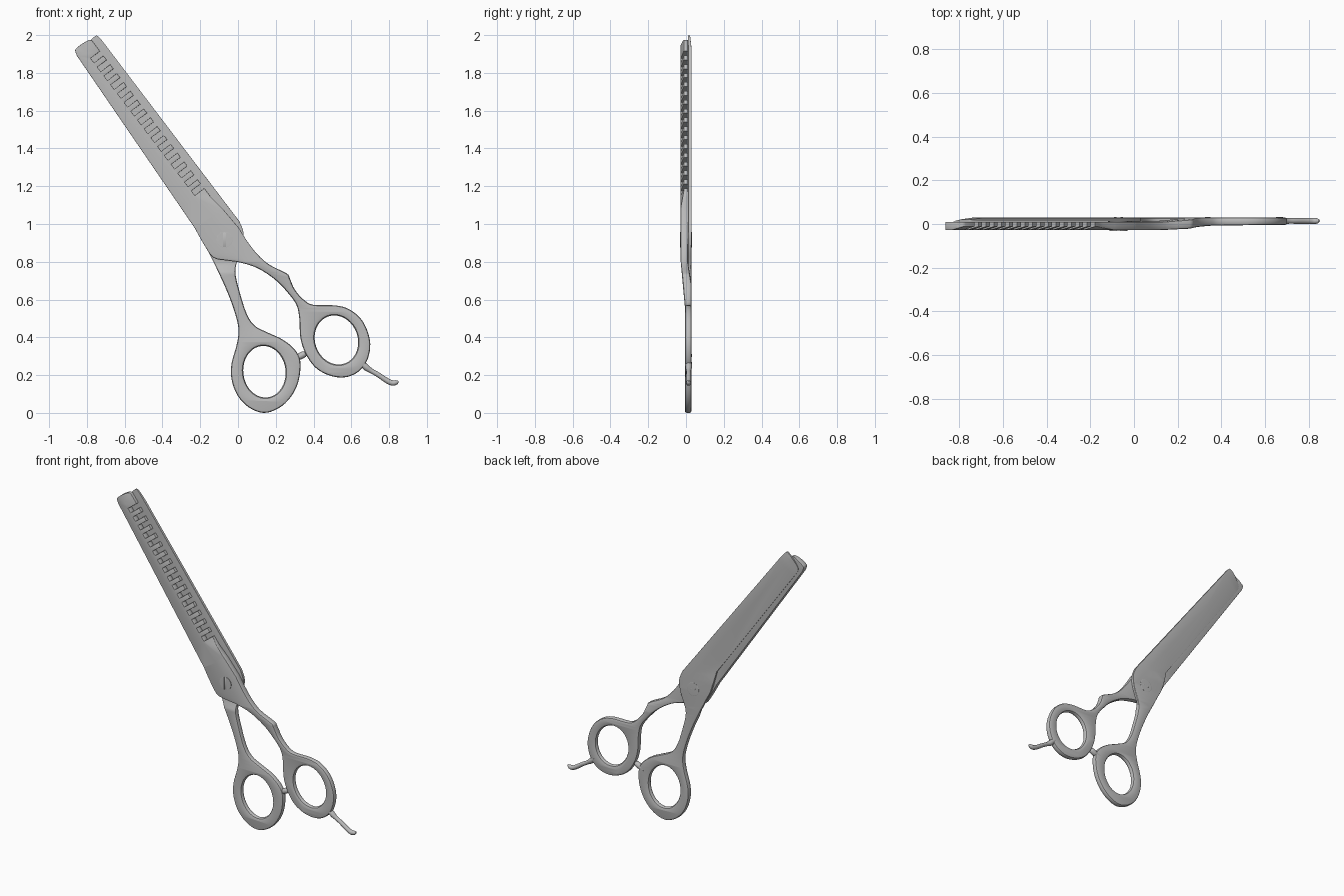
import bpy, bmesh, math
from mathutils import Vector
from mathutils.geometry import tessellate_polygon

if "Cube" in bpy.data.objects:
    bpy.data.objects.remove(bpy.data.objects["Cube"])

steel = bpy.data.materials.new("brushed_steel")
steel.diffuse_color = (0.5, 0.5, 0.5, 1)
steel.use_nodes = True
steel.node_tree.nodes["Principled BSDF"].inputs["Base Color"].default_value = steel.diffuse_color

# Blade frame: c runs across the blade, s runs along it
N, D = Vector((0.796, 0.605)), Vector((-0.605, 0.796))


def P(c, s):
    return tuple(N * c + D * s)


def ramp(v, a, b):
    return min(1, max(0, (v - a) / (b - a)))


def mix(a, b, t):
    return a + (b - a) * t


def spline(pts, closed=False, steps=4):
    p = [Vector(q) for q in pts]
    p = [p[-1]] + p + p[:2] if closed else [p[0]] + p + [p[-1]]
    out = []
    for i in range(1, len(p) - 2):
        a, b, c, d = p[i - 1:i + 3]
        for k in range(steps):
            t = k / steps
            out.append(0.5 * (2 * b + (c - a) * t + (2 * a - 5 * b + 4 * c - d) * t * t
                              + (3 * b - a - 3 * c + d) * t ** 3))
    return out if closed else out + [p[-2]]


def ellipse(cx, cz, a, b, tilt, n=40):
    ct, st = math.cos(tilt), math.sin(tilt)
    out = []
    for i in range(n):
        u, v = a * math.cos(math.tau * i / n), b * math.sin(math.tau * i / n)
        out.append((cx + u * ct - v * st, cz + u * st + v * ct))
    return out


def finish(ob):
    ob.data.materials.clear()
    ob.data.materials.append(steel)
    bpy.ops.object.select_all(action='DESELECT')
    ob.select_set(True)
    bpy.context.view_layer.objects.active = ob
    bpy.ops.object.shade_smooth_by_angle(angle=math.radians(32))


def from_bm(name, bm):
    me = bpy.data.meshes.new(name)
    bm.to_mesh(me)
    bm.free()
    ob = bpy.data.objects.new(name, me)
    bpy.context.collection.objects.link(ob)
    finish(ob)
    return ob


def plate(name, outer, holes, yfun, width, cuts=()):
    """Plate with rounded rims; yfun(x, z) gives front and back depth."""
    bm = bmesh.new()
    caps = {0: [], 1: []}
    flat = {0: [], 1: []}
    for li, loop in enumerate([outer] + holes):
        pts = [Vector(p) for p in loop]
        n = len(pts)
        area = sum(pts[i - 1].cross(pts[i]) for i in range(n))
        if (area > 0) != (li == 0):
            pts.reverse()
        rows = [[] for _ in range(6)]
        for i, p in enumerate(pts):
            e1 = (p - pts[i - 1]).normalized()
            e2 = (pts[(i + 1) % n] - p).normalized()
            n1, n2 = Vector((-e1.y, e1.x)), Vector((-e2.y, e2.x))
            m = (n1 + n2).normalized()
            m /= max(0.5, m.dot(n1))
            w = 0.018 if li else width(p.y)
            drop = min(0.4, w * 22)
            for r, (ins, t) in enumerate([(1, 0), (.3, .3), (0, 1), (0, 1), (.3, .3), (1, 0)]):
                q = p + m * w * ins
                y = drop * t if r < 3 else 1 - drop * t
                rows[r].append(bm.verts.new((q.x, y, q.y)))
        for r in range(5):
            for i in range(n):
                j = (i + 1) % n
                bm.faces.new((rows[r][i], rows[r][j], rows[r + 1][j], rows[r + 1][i]))
        for side, row in ((0, rows[0]), (1, rows[5])):
            caps[side].append([v.co.copy() for v in row])
            flat[side] += row
    for side in (0, 1):
        for tri in tessellate_polygon(caps[side]):
            try:
                bm.faces.new([flat[side][k] for k in tri])
            except ValueError:
                pass
    # Extra edges where the thickness changes
    for co, no in cuts:
        bmesh.ops.bisect_plane(bm, geom=bm.verts[:] + bm.edges[:] + bm.faces[:],
                               plane_co=co, plane_no=no, dist=1e-5)
    for v in bm.verts:
        f, b = yfun(v.co.x, v.co.z)
        v.co.y = mix(f, b, v.co.y)
    bmesh.ops.recalc_face_normals(bm, faces=bm.faces[:])
    return from_bm(name, bm)


def c_cut(c):
    q = N * c
    return ((q.x, 0, q.y), (N.x, 0, N.y))


def s_cut(s):
    q = D * s
    return ((q.x, 0, q.y), (D.x, 0, D.y))


def z_cut(z):
    return ((0, 0, z), (0, 0, 1))


def rim(z):
    return mix(0.012, 0.0025, ramp(z, 0.72, 0.9))


# Front half: toothed blade, shank and right finger ring
handle = spline([(-0.23, 0.98), (-0.177, 0.886), (-0.13, 0.822), (-0.055, 0.806), (0.01, 0.796),
                 (0.10, 0.768), (0.193, 0.708), (0.262, 0.638), (0.31, 0.57), (0.325, 0.495),
                 (0.33, 0.40), (0.357, 0.315), (0.41, 0.24), (0.484, 0.198), (0.563, 0.188),
                 (0.632, 0.214), (0.68, 0.27), (0.70, 0.347), (0.69, 0.42), (0.653, 0.495),
                 (0.59, 0.548), (0.516, 0.569), (0.40, 0.572), (0.347, 0.60), (0.30, 0.654),
                 (0.275, 0.71), (0.258, 0.738), (0.167, 0.784), (0.103, 0.839), (0.05, 0.907),
                 (0.004, 0.98)])
teeth = [P(0.59, 0.90), P(0.577, 1.0)]
for i in range(16):
    s = 1.055 + i * 0.0588
    teeth += [P(0.577, s), P(0.515, s), P(0.515, s + 0.03), P(0.577, s + 0.03)]
tip = spline([P(0.577, 2.035), P(0.568, 2.048), P(0.54, 2.054), P(0.50, 2.056),
              P(0.475, 2.05), P(0.465, 2.02)])


def front_depth(x, z):
    c, s = N.dot(Vector((x, z))), D.dot(Vector((x, z)))
    f = mix(-0.005, -0.028, ramp(z, 0.55, 0.8))
    f += 0.016 * ramp(c, 0.515, 0.577) * ramp(s, 0.92, 1.04)
    return f, mix(0.03, 0.01, ramp(z, 0.68, 0.8))


plate("toothed_blade_and_handle", handle + teeth + tip,
      [ellipse(0.521, 0.386, 0.113, 0.132, 0.35)], front_depth, rim,
      [c_cut(0.515), s_cut(0.92), s_cut(1.04)] + [z_cut(z) for z in (0.55, 0.62, 0.68, 0.74, 0.8)])

# Back half: plain blade, shank and left thumb ring
back_handle = spline([(0.008, 1.013), (0.03, 0.95), (0.02, 0.87), (-0.008, 0.79), (-0.013, 0.733),
                      (0.008, 0.643), (0.045, 0.527), (0.087, 0.463), (0.156, 0.426),
                      (0.235, 0.389), (0.30, 0.336), (0.33, 0.272), (0.32, 0.167),
                      (0.278, 0.082), (0.214, 0.024), (0.135, 0.0), (0.056, 0.03),
                      (-0.003, 0.093), (-0.034, 0.177), (-0.034, 0.262), (-0.008, 0.357),
                      (0.003, 0.442), (-0.019, 0.537), (-0.056, 0.638), (-0.103, 0.743),
                      (-0.165, 0.87), (-0.20, 0.94), P(0.46, 1.0)])
back_tip = spline([P(0.485, 1.99), P(0.50, 2.02), P(0.56, 2.04), P(0.60, 2.046),
                   P(0.615, 2.04), P(0.62, 2.01)])


def back_depth(x, z):
    c, s = N.dot(Vector((x, z))), D.dot(Vector((x, z)))
    b = 0.029 - 0.014 * ramp(c, 0.56, 0.48) * ramp(s, 0.92, 1.1) if c < 0.56 else 0.029
    b -= 0.008 * ramp(s, 1.96, 2.05)
    return mix(-0.006, 0.011, ramp(z, 0.74, 0.79)), b


plate("plain_blade_and_handle", back_handle + back_tip,
      [ellipse(0.14, 0.218, 0.112, 0.137, 0.12)], back_depth, rim,
      [c_cut(0.56), s_cut(0.92), s_cut(1.1), s_cut(1.96), z_cut(0.74), z_cut(0.79)])


# Pivot screw: slotted head in front, flat nut with two pins at the back
def disc(name, x, z, r, y0, y1):
    return plate(name, ellipse(x, z, r, r, 0, 32), [], lambda *_: (y0, y1), lambda _: 0.003)


SX, SZ = -0.071, 0.917
disc("screw_core", SX, SZ, 0.041, -0.0288, 0.0295)
for side, label in ((1, "right"), (-1, "left")):
    half = []
    for k in range(17):
        a = math.radians(mix(-80, 80, k / 16))
        half.append((SX + side * 0.042 * math.cos(a), SZ + 0.042 * math.sin(a)))
    plate("screw_head_" + label, half, [], lambda *_: (-0.0315, -0.027), lambda _: 0.002)
plate("screw_nut_rim", ellipse(SX, SZ, 0.043, 0.043, 0, 32), [], lambda *_: (0.025, 0.0305),
      lambda _: 0.004)
for dx in (-0.015, 0.015):
    disc("nut_pin", SX + dx, SZ, 0.006, 0.028, 0.0315)


# Tapered rods: finger rest and ring stopper
def rod(name, pts):
    cu = bpy.data.curves.new(name, 'CURVE')
    cu.dimensions = '3D'
    cu.bevel_depth, cu.bevel_resolution, cu.use_fill_caps = 1.0, 4, True
    sp = cu.splines.new('POLY')
    path = spline([(x, z, r) for x, z, r in pts], steps=5)
    sp.points.add(len(path) - 1)
    for q, (x, z, r) in zip(sp.points, path):
        q.co, q.radius = (x, 0.014, z, 1), r
    ob = bpy.data.objects.new(name, cu)
    bpy.context.collection.objects.link(ob)
    bpy.ops.object.select_all(action='DESELECT')
    ob.select_set(True)
    bpy.context.view_layer.objects.active = ob
    bpy.ops.object.convert(target='MESH')
    finish(bpy.context.view_layer.objects.active)


rod("finger_rest", [(0.65, 0.268, 0.017), (0.68, 0.24, 0.017), (0.705, 0.223, 0.013),
                    (0.74, 0.203, 0.013), (0.79, 0.17, 0.014), (0.818, 0.158, 0.014),
                    (0.838, 0.162, 0.012), (0.848, 0.17, 0.004)])
rod("ring_stopper", [(0.29, 0.285, 0.016), (0.318, 0.295, 0.016), (0.325, 0.298, 0.017),
                     (0.335, 0.303, 0.018), (0.352, 0.312, 0.016), (0.359, 0.316, 0.006)])
